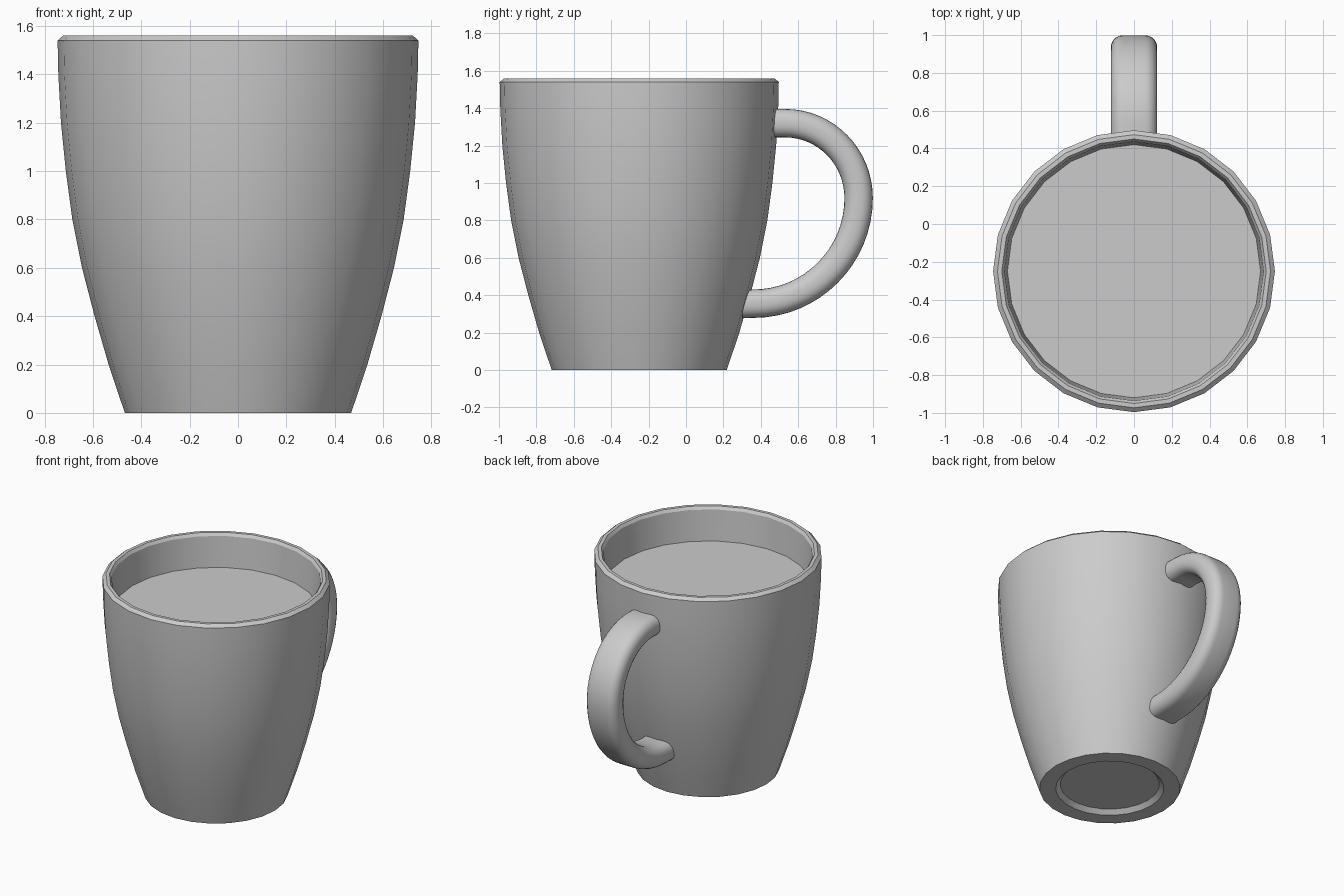
import bpy, bmesh, math
from mathutils import Vector
from mathutils.geometry import interpolate_bezier

cube = bpy.data.objects.get("Cube")
if cube:
    bpy.data.objects.remove(cube, do_unlink=True)

CENTRE_Y = -0.25
SIDES = 24

grey = bpy.data.materials.new("light_grey")
grey.use_nodes = True
COLOUR = (0.6, 0.6, 0.6, 1)
grey.diffuse_color = COLOUR
grey.node_tree.nodes["Principled BSDF"].inputs["Base Color"].default_value = COLOUR


def finish(name, bm, angle):
    bmesh.ops.recalc_face_normals(bm, faces=bm.faces)
    mesh = bpy.data.meshes.new(name)
    bm.to_mesh(mesh)
    bm.free()
    obj = bpy.data.objects.new(name, mesh)
    bpy.context.collection.objects.link(obj)
    mesh.materials.append(grey)
    bpy.ops.object.select_all(action="DESELECT")
    obj.select_set(True)
    bpy.context.view_layer.objects.active = obj
    bpy.ops.object.shade_smooth_by_angle(angle=math.radians(angle))
    return obj


def skin(bm, rings):
    """Join successive closed rings of points with quads and cap both ends."""
    loops = [[bm.verts.new(p) for p in ring] for ring in rings]
    for a, b in zip(loops, loops[1:]):
        for i in range(len(a)):
            j = (i + 1) % len(a)
            bm.faces.new((a[i], a[j], b[j], b[i]))
    bm.faces.new(loops[0])
    bm.faces.new(loops[-1])


def circle(radius, z):
    steps = [math.tau * i / SIDES for i in range(SIDES)]
    return [(radius * math.cos(a), CENTRE_Y + radius * math.sin(a), z) for a in steps]


# Cup: recessed foot, bulging outer wall, chamfered rim, inner wall and floor
profile = [(0.33, 0.03), (0.36, 0.0), (0.468, 0.0),
           (0.535, 0.2), (0.593, 0.4), (0.645, 0.6), (0.685, 0.8), (0.712, 1.0),
           (0.732, 1.2), (0.743, 1.4), (0.746, 1.54), (0.723, 1.56),
           (0.70, 1.56), (0.686, 1.54), (0.67, 1.32), (0.64, 0.95),
           (0.58, 0.6), (0.48, 0.2), (0.42, 0.09)]
bm = bmesh.new()
skin(bm, [circle(r, z) for r, z in profile])
finish("cup", bm, 30)

# Drink: flat surface just below the rim
bm = bmesh.new()
bm.faces.new([bm.verts.new(p) for p in circle(0.671, 1.32)])
finish("drink_surface", bm, 30)

# Handle: rounded-rectangle section swept along two quarter arcs
K = 0.5523
top, outer, bottom = Vector((0, 0.53, 1.32)), Vector((0, 0.923, 0.92)), Vector((0, 0.36, 0.355))


def quarter(a, b, horizontal_first):
    across, up = Vector((0, b.y - a.y, 0)) * K, Vector((0, 0, b.z - a.z)) * K
    first, last = (across, up) if horizontal_first else (up, across)
    return interpolate_bezier(a, a + first, b - last, b, 17)


path = [Vector((0, 0.45, 1.32))]
path += quarter(top, outer, True) + quarter(outer, bottom, False)[1:]
path.append(Vector((0, 0.30, 0.353)))

HALF_WIDTH, HALF_THICK, ROUND = 0.123, 0.076, 0.065
section = []
for quadrant, (sx, sy) in enumerate([(1, 1), (-1, 1), (-1, -1), (1, -1)]):
    for step in range(6):
        a = math.pi / 2 * (quadrant + step / 5)
        section.append((sx * (HALF_WIDTH - ROUND) + ROUND * math.cos(a),
                        sy * (HALF_THICK - ROUND) + ROUND * math.sin(a)))

rings = []
for i, point in enumerate(path):
    along = (path[min(i + 1, len(path) - 1)] - path[max(i - 1, 0)]).normalized()
    side = Vector((1, 0, 0))
    normal = side.cross(along)
    rings.append([point + side * u + normal * v for u, v in section])
bm = bmesh.new()
skin(bm, rings)
finish("handle", bm, 40)
